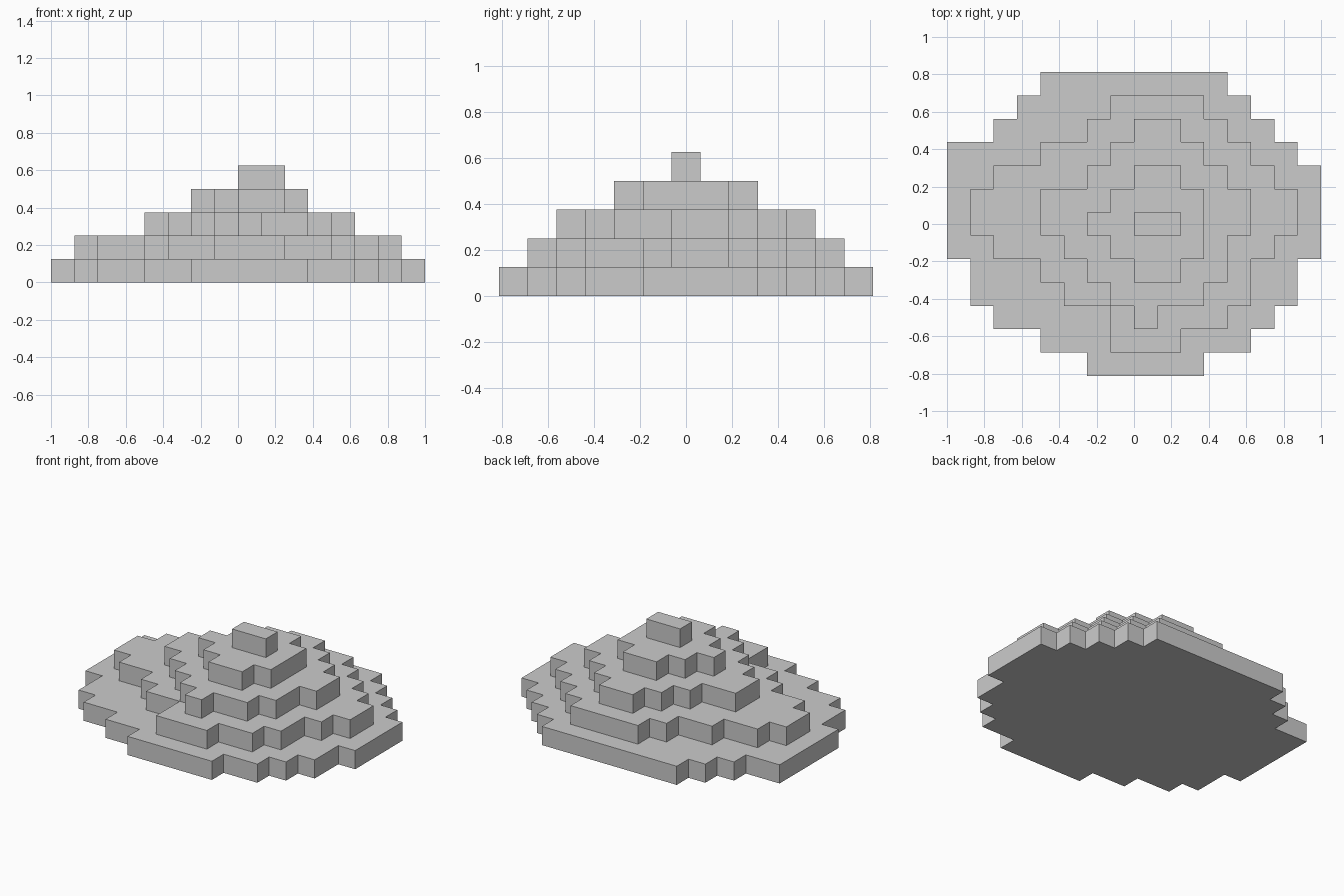
import bpy, bmesh

if "Cube" in bpy.data.objects:
    bpy.data.objects.remove(bpy.data.objects["Cube"])

S = 0.125          # grid step
NX, NY = 16, 13    # footprint in grid steps

# Each tier: first row (from the front), then left/right limits of every row
tiers = [
    (0, [(-2, 3), (-4, 5), (-6, 6), (-7, 7), (-7, 7), (-8, 8), (-8, 8), (-8, 8),
         (-8, 8), (-8, 7), (-6, 6), (-5, 5), (-4, 4)]),
    (1, [(-1, 2), (-1, 4), (-3, 5), (-4, 5), (-6, 6), (-7, 7), (-7, 7), (-6, 6),
         (-4, 5), (-2, 4), (-1, 3)]),
    (2, [(0, 1), (-1, 3), (-2, 4), (-3, 4), (-4, 5), (-4, 5), (-2, 4), (-1, 3), (0, 2)]),
    (4, [(0, 2), (-1, 3), (-2, 3), (-1, 3), (0, 2)]),
    (6, [(0, 2)]),
]

# Number of stacked tiers over each grid cell
height = {}
for level, (first, rows) in enumerate(tiers, 1):
    for r, (left, right) in enumerate(rows, first):
        for c in range(left, right):
            height[c, r] = level

bm = bmesh.new()


def quad(*pts):
    bm.faces.new([bm.verts.new((x * S, (y - NY / 2) * S, z * S)) for x, y, z in pts])


# Outer skin only: tops, underside and exposed step walls
for (c, r), h in height.items():
    quad((c, r, h), (c + 1, r, h), (c + 1, r + 1, h), (c, r + 1, h))
    quad((c, r, 0), (c, r + 1, 0), (c + 1, r + 1, 0), (c + 1, r, 0))
    sides = {(0, -1): ((c, r), (c + 1, r)), (1, 0): ((c + 1, r), (c + 1, r + 1)),
             (0, 1): ((c + 1, r + 1), (c, r + 1)), (-1, 0): ((c, r + 1), (c, r))}
    for (dx, dy), (a, b) in sides.items():
        for z in range(height.get((c + dx, r + dy), 0), h):
            quad((*a, z), (*b, z), (*b, z + 1), (*a, z + 1))

bmesh.ops.remove_doubles(bm, verts=bm.verts, dist=1e-4)
# Merge the grid cells into large flat faces
bmesh.ops.dissolve_limit(bm, angle_limit=0.01, verts=bm.verts, edges=bm.edges)
bmesh.ops.recalc_face_normals(bm, faces=bm.faces)

mesh = bpy.data.meshes.new("stepped_mound")
bm.to_mesh(mesh)
bm.free()
mound = bpy.data.objects.new("stepped_mound", mesh)
bpy.context.collection.objects.link(mound)
